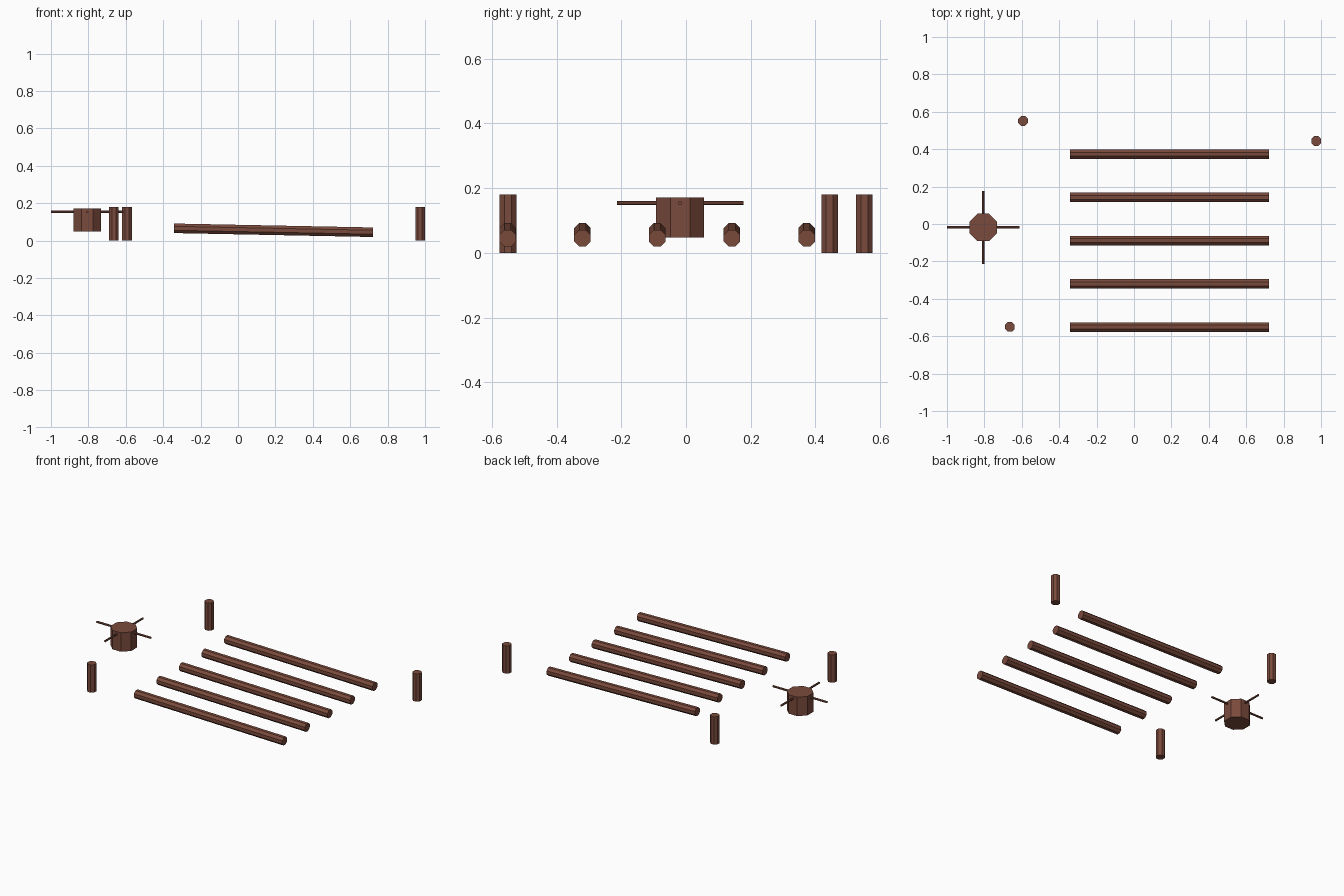
import bpy, bmesh, math
from mathutils import Matrix, Vector

if "Cube" in bpy.data.objects:
    bpy.data.objects.remove(bpy.data.objects["Cube"])

wood = bpy.data.materials.new("brown wood")
wood.diffuse_color = (0.195, 0.069, 0.045, 1)
wood.use_nodes = True
wood.node_tree.nodes["Principled BSDF"].inputs["Base Color"].default_value = wood.diffuse_color


def rod(name, a, b, apothem, sides=8):
    """Flat-shaded closed prism from a to b, flats facing the axes."""
    a, b = Vector(a), Vector(b)
    axis = b - a
    r = apothem / math.cos(math.pi / sides)
    bm = bmesh.new()
    bmesh.ops.create_cone(bm, cap_ends=True, segments=sides, radius1=r, radius2=r,
                          depth=axis.length,
                          matrix=Matrix.Rotation(math.pi / sides, 4, 'Z'))
    turn = axis.to_track_quat('Z', 'Y').to_matrix().to_4x4()
    bm.transform(Matrix.Translation((a + b) / 2) @ turn)
    mesh = bpy.data.meshes.new(name)
    bm.to_mesh(mesh)
    bm.free()
    mesh.materials.append(wood)
    obj = bpy.data.objects.new(name, mesh)
    bpy.context.collection.objects.link(obj)
    return obj


# Slipway rollers, sloping gently down to the right
for i in range(5):
    y = -0.551 + 0.231 * i
    rod(f"slip_log_{i + 1}", (-0.343, y, 0.066), (0.721, y, 0.045), 0.0255)

# Upright mooring posts
for i, (x, y) in enumerate([(-0.593, 0.551), (0.974, 0.444), (-0.664, -0.550)]):
    rod(f"post_{i + 1}", (x, y, 0), (x, y, 0.18), 0.026)

# Capstan drum with crossed bars
cx, cy, cz = -0.806, -0.018, 0.154
rod("capstan_drum", (cx, cy, 0.048), (cx, cy, 0.171), 0.074)
rod("capstan_bar_x", (cx - 0.194, cy, cz), (cx + 0.194, cy, cz), 0.006)
rod("capstan_bar_y", (cx, cy - 0.195, cz), (cx, cy + 0.195, cz), 0.006)
